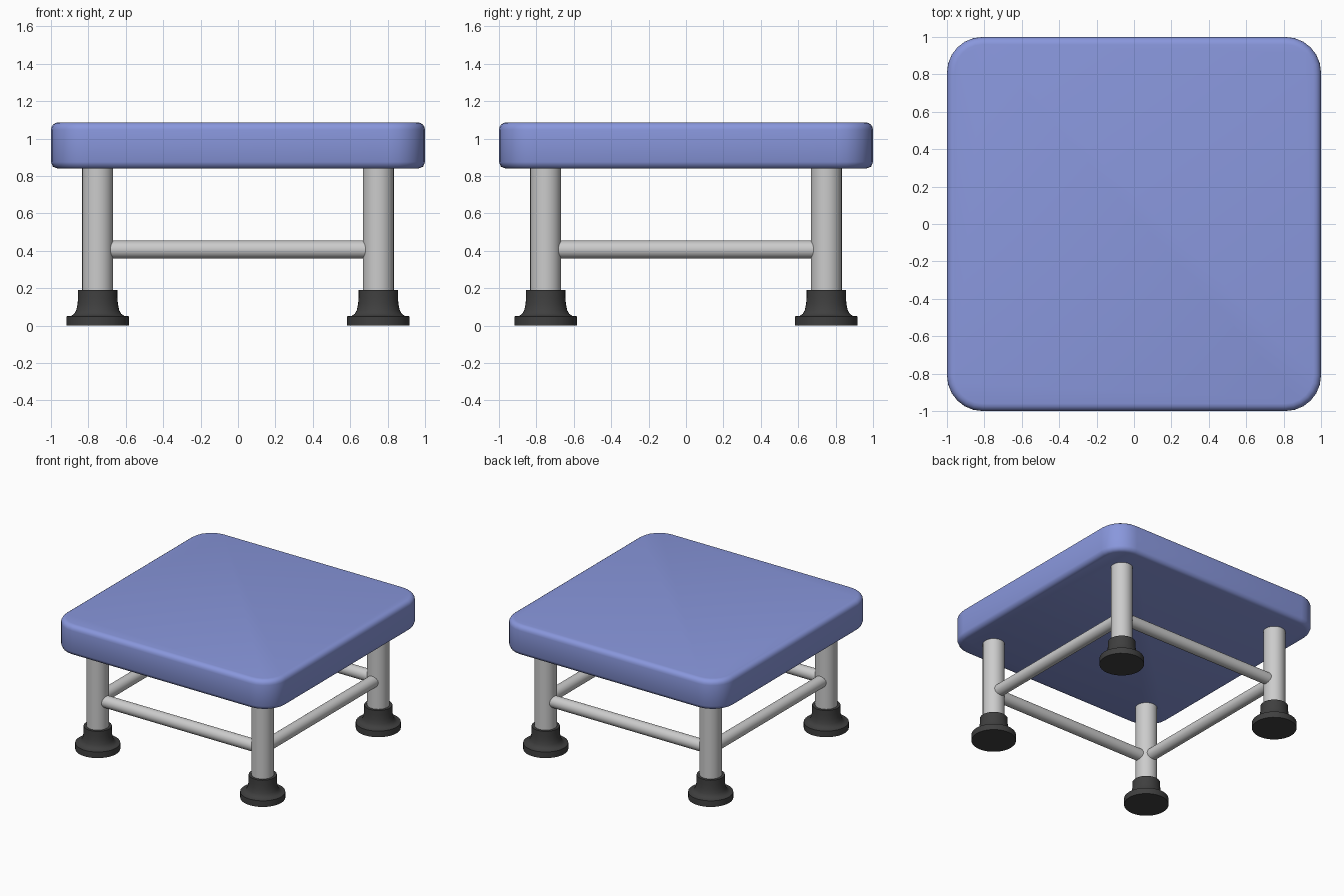
import bpy, bmesh, math

if "Cube" in bpy.data.objects:
    bpy.data.objects.remove(bpy.data.objects["Cube"])


def material(name, color):
    m = bpy.data.materials.new(name)
    m.diffuse_color = color
    m.use_nodes = True
    m.node_tree.nodes["Principled BSDF"].inputs["Base Color"].default_value = m.diffuse_color
    return m


def finish(name, bm, mat=None, angle=40):
    bmesh.ops.recalc_face_normals(bm, faces=bm.faces)
    mesh = bpy.data.meshes.new(name)
    bm.to_mesh(mesh)
    bm.free()
    ob = bpy.data.objects.new(name, mesh)
    bpy.context.collection.objects.link(ob)
    if mat:
        mesh.materials.append(mat)
    bpy.ops.object.select_all(action='DESELECT')
    ob.select_set(True)
    bpy.context.view_layer.objects.active = ob
    bpy.ops.object.shade_smooth_by_angle(angle=math.radians(angle))
    return ob


def lathe(name, profile, mat=None, n=32):
    # closed solid of revolution from (radius, z) points
    bm = bmesh.new()
    rings = [[bm.verts.new((r * math.cos(2 * math.pi * i / n), r * math.sin(2 * math.pi * i / n), z))
              for i in range(n)] for r, z in profile]
    for a, b in zip(rings, rings[1:]):
        for i in range(n):
            j = (i + 1) % n
            bm.faces.new((a[i], a[j], b[j], b[i]))
    bm.faces.new(rings[0][::-1])
    bm.faces.new(rings[-1])
    return finish(name, bm, mat)


blue = material("blue_seat", (0.25, 0.31, 0.72, 1))
rubber = material("dark_rubber", (0.05, 0.05, 0.05, 1))

# Seat cushion: rounded square slab with softened rims
Z0, Z1 = 0.84, 1.087
bm = bmesh.new()
bmesh.ops.create_cube(bm, size=2)
for v in bm.verts:
    v.co.z = Z1 if v.co.z > 0 else Z0
upright = [e for e in bm.edges if abs(e.verts[0].co.z - e.verts[1].co.z) > 0.1]
bmesh.ops.bevel(bm, geom=upright, offset=0.19, segments=6, profile=0.5, affect='EDGES')
for z, off, seg in ((Z1, 0.04, 4), (Z0, 0.035, 2)):
    rim = [e for e in bm.edges if all(abs(v.co.z - z) < 1e-4 for v in e.verts)]
    bmesh.ops.bevel(bm, geom=rim, offset=off, segments=seg, profile=0.5, affect='EDGES')
finish("seat", bm, blue, 60)

# Legs with flared rubber feet
C = 0.75
foot = [(0.168, 0), (0.168, 0.05), (0.142, 0.052), (0.126, 0.063), (0.115, 0.082),
        (0.108, 0.115), (0.105, 0.15), (0.105, 0.19)]
for sx, xn in ((-1, "left"), (1, "right")):
    for sy, yn in ((-1, "front"), (1, "back")):
        for ob in (lathe(f"{yn}_{xn}_leg", [(0.083, 0.03), (0.083, 0.86)]),
                   lathe(f"{yn}_{xn}_foot", foot, rubber)):
            ob.location = (sx * C, sy * C, 0)

# Stretcher bars joining the legs
for name, x, y, rz in (("front", 0, -C, 0), ("back", 0, C, 0),
                       ("left", -C, 0, 1), ("right", C, 0, 1)):
    ob = lathe(f"{name}_stretcher", [(0.048, -0.73), (0.048, 0.73)], n=24)
    ob.location = (x, y, 0.407)
    ob.rotation_euler = (0, math.pi / 2, rz * math.pi / 2)
